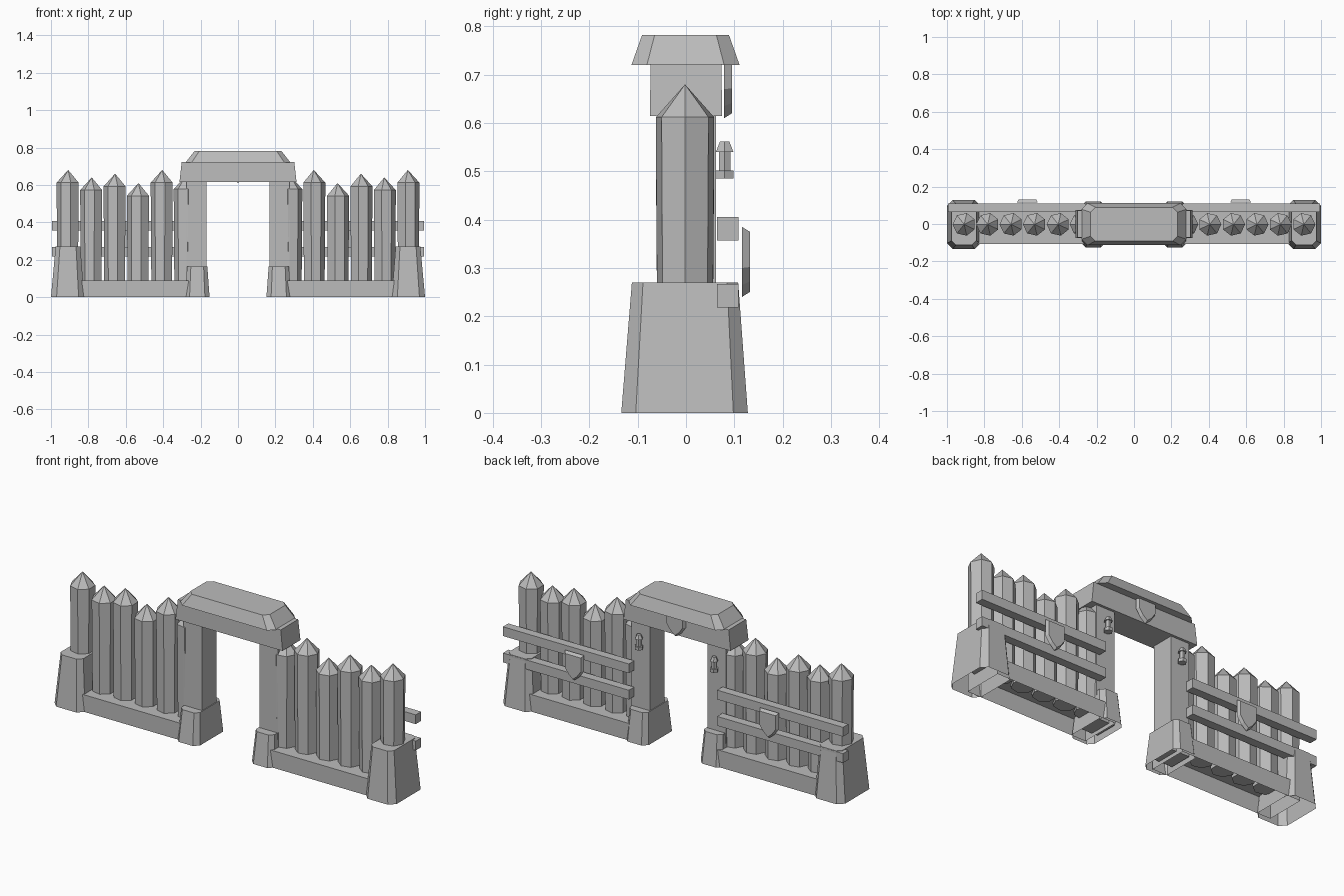
import bpy
import bmesh
from math import cos, sin, pi

cube = bpy.data.objects.get("Cube")
if cube:
    bpy.data.objects.remove(cube, do_unlink=True)

grey = bpy.data.materials.new("plain grey")
grey.use_nodes = True
GREY = (0.5, 0.5, 0.5, 1)
grey.diffuse_color = GREY
grey.node_tree.nodes["Principled BSDF"].inputs["Base Color"].default_value = GREY


def loft(name, rings, open_bottom=False):
    """Join matching rings of points into a flat-faced solid."""
    bm = bmesh.new()
    loops = [[bm.verts.new(p) for p in ring] for ring in rings]
    n = len(loops[0])
    for a, b in zip(loops, loops[1:]):
        for i in range(n):
            j = (i + 1) % n
            bm.faces.new((a[i], a[j], b[j], b[i]))
    bm.faces.new(loops[-1])
    bottom = bm.faces.new(loops[0][::-1])
    bmesh.ops.remove_doubles(bm, verts=bm.verts, dist=1e-5)
    bmesh.ops.recalc_face_normals(bm, faces=bm.faces)
    if open_bottom and bottom.is_valid:
        bmesh.ops.delete(bm, geom=[bottom], context='FACES_ONLY')
    mesh = bpy.data.meshes.new(name)
    bm.to_mesh(mesh)
    bm.free()
    mesh.materials.append(grey)
    ob = bpy.data.objects.new(name, mesh)
    bpy.context.collection.objects.link(ob)
    return ob


def rect(cx, cy, z, hx, hy, c=0.0):
    """Rectangle ring, with corners cut by c when given."""
    if not c:
        return [(cx + a * hx, cy + b * hy, z)
                for a, b in ((-1, -1), (1, -1), (1, 1), (-1, 1))]
    pts = [(-hx + c, -hy), (hx - c, -hy), (hx, -hy + c), (hx, hy - c),
           (hx - c, hy), (-hx + c, hy), (-hx, hy - c), (-hx, -hy + c)]
    return [(cx + x, cy + y, z) for x, y in pts]


def box(name, x0, x1, y0, y1, z0, z1, open_bottom=False):
    cx, cy, hx, hy = (x0 + x1) / 2, (y0 + y1) / 2, (x1 - x0) / 2, (y1 - y0) / 2
    return loft(name, [rect(cx, cy, z, hx, hy) for z in (z0, z1)], open_bottom)


def ngon(cx, cy, z, r, n, mirror=1):
    return [(cx + mirror * r * cos(2 * pi * i / n), cy + r * sin(2 * pi * i / n), z)
            for i in range(n)]


def shield(name, cx, y, top):
    """Flat-topped shield with a bevelled outer face."""
    outline = [(-0.055, 0), (0.055, 0), (0.055, -0.085), (0.03, -0.12),
               (0, -0.145), (-0.03, -0.12), (-0.055, -0.085)]
    back = [(cx + x, y, top + z) for x, z in outline]
    face = [(cx + x * 0.85, y + 0.016, top - 0.01 + z * 0.86) for x, z in outline]
    return loft(name, [back, face])


STAKES = [(0.908, 0.68), (0.782, 0.64), (0.657, 0.66),
          (0.532, 0.61), (0.405, 0.68), (0.282, 0.645)]

for side, s in (("left", 1), ("right", -1)):
    # Stone footing between the two pedestals
    lo, hi = sorted((s * 0.2, s * 0.9))
    box(f"{side}_footing", lo, hi, -0.106, 0.106, 0, 0.09, True)

    # Tapered pedestals
    loft(f"{side}_outer_pedestal",
         [rect(s * 0.911, -0.003, 0, 0.089, 0.131, 0.03),
          rect(s * 0.909, -0.002, 0.27, 0.066, 0.11, 0.023)], True)
    loft(f"{side}_gate_pedestal",
         [rect(s * 0.218, -0.003, 0, 0.066, 0.122, 0.025),
          rect(s * 0.218, -0.002, 0.165, 0.054, 0.103, 0.02)], True)

    # Pointed stakes
    for i, (x, top) in enumerate(STAKES):
        r = 0.062
        loft(f"{side}_stake_{i + 1}",
             [ngon(s * x, -0.002, 0.07, r * 0.94, 7, s),
              ngon(s * x, -0.002, top - 0.068, r, 7, s),
              ngon(s * x, -0.002, top, 0, 7, s)])

    # Gate column
    lo, hi = sorted((s * 0.168, s * 0.276))
    box(f"{side}_gate_column", lo, hi, -0.06, 0.062, 0.02, 0.63)

    # Rails across the back
    lo, hi = sorted((s * 0.258, s * 0.995))
    box(f"{side}_upper_rail", lo, hi, 0.064, 0.109, 0.357, 0.406)
    box(f"{side}_lower_rail", lo, hi, 0.064, 0.109, 0.218, 0.267)

    shield(f"{side}_shield", s * 0.57, 0.116, 0.385)

    # Small lantern on the column
    x, y = s * 0.22, 0.08
    loft(f"{side}_lantern_base", [ngon(x, y, z, 0.021, 6) for z in (0.485, 0.502)])
    loft(f"{side}_lantern_body", [ngon(x, y, z, 0.014, 6) for z in (0.5, 0.542)])
    loft(f"{side}_lantern_cap",
         [ngon(x, y, 0.54, 0.021, 6), ngon(x, y, 0.562, 0.011, 6)])

# Lintel beam and its overhanging cap
loft("lintel_beam", [rect(0, 0, 0.615, 0.313, 0.075),
                     rect(0, 0, 0.722, 0.301, 0.073)])
loft("lintel_cap", [rect(0, -0.001, 0.72, 0.28, 0.112, 0.032),
                    rect(0, -0.001, 0.782, 0.232, 0.09, 0.026)])
shield("lintel_shield", 0, 0.079, 0.755)
